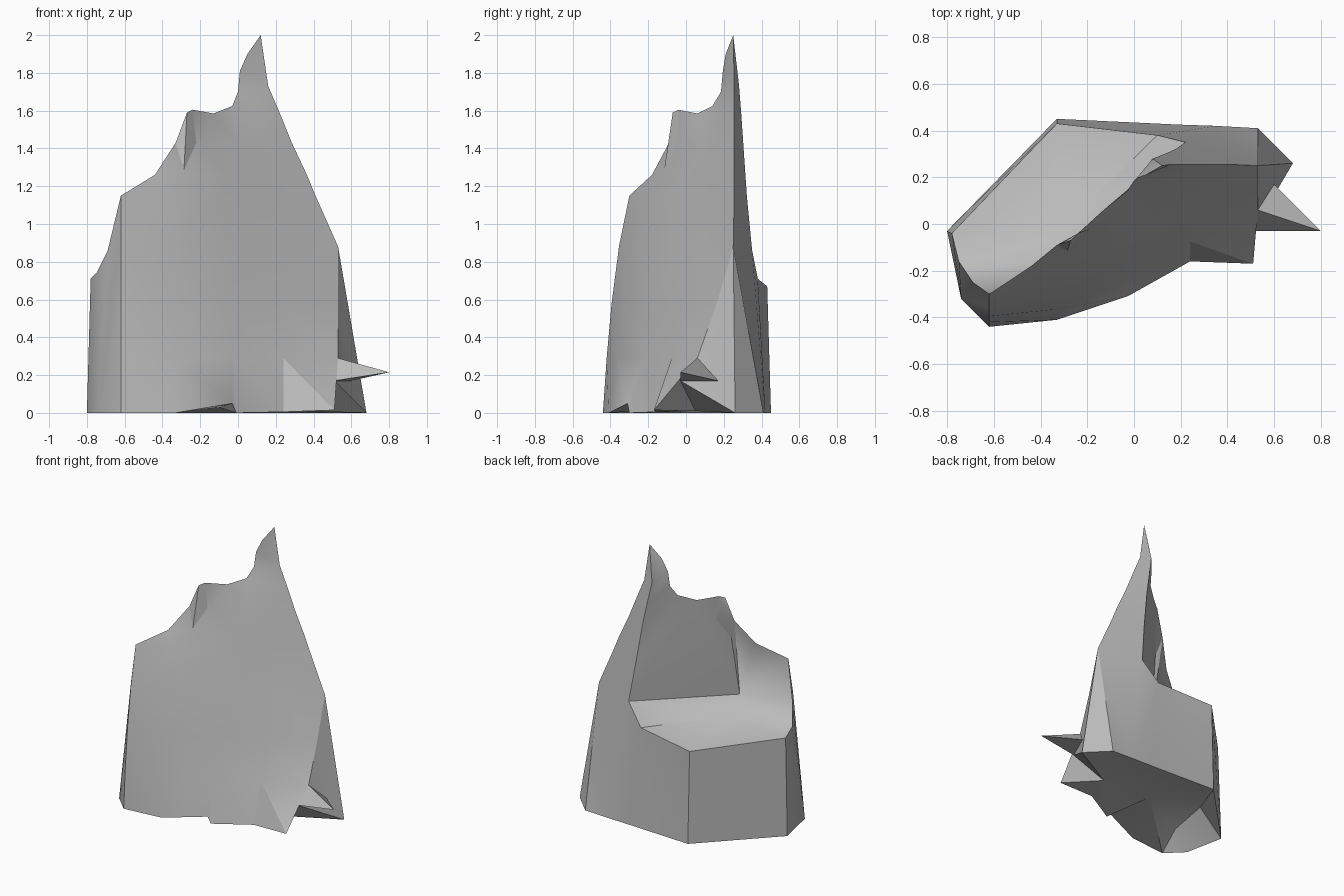
import bpy, bmesh, math

cube = bpy.data.objects.get("Cube")
if cube:
    bpy.data.objects.remove(cube, do_unlink=True)

stone = bpy.data.materials.new("stone_grey")
stone.use_nodes = True
stone.diffuse_color = (0.5, 0.5, 0.5, 1)
stone.node_tree.nodes["Principled BSDF"].inputs["Base Color"].default_value = (0.5, 0.5, 0.5, 1)

bm = bmesh.new()
known = {}


def vert(p):
    key = tuple(round(c, 4) for c in p)
    if key not in known:
        known[key] = bm.verts.new(key)
    return known[key]


def face(*points):
    vs = list(dict.fromkeys(vert(p) for p in points))
    if len(vs) > 2:
        bm.faces.new(vs)


def bridge(a, b):
    """Quads between two rows of equal length."""
    for k in range(len(a) - 1):
        face(a[k], a[k + 1], b[k + 1], b[k])


def level(z, *xy):
    return [(x, y, z) for x, y in xy]


def fan(centre, points):
    for p, q in zip(points, points[1:]):
        face(centre, p, q)


# Front of the slab: level rows from the low edge to the sloping ridge
foot = [(-.62, -.44, 0), (-.33, -.41, 0), (-.03, -.31, .05), (.24, -.16, .005)]
chip = (-.01, -.30, 0)
rows = [
    level(.29, (-.62, -.42), (-.33, -.365), (-.03, -.225), (.24, -.075), (.53, .06)),
    level(.57, (-.62, -.395), (-.33, -.315), (-.03, -.16), (.24, -.01), (.53, .16)),
    level(.88, (-.62, -.355), (-.33, -.25), (-.03, -.08), (.24, .085), (.53, .25)),
    level(1.15, (-.62, -.30), (-.38, -.20), (-.10, -.045), (.16, .115), (.41, .255)),
    level(1.26, (-.44, -.18), (-.29, -.125), (-.06, .01), (.16, .14), (.365, .255)),
    level(1.43, (-.33, -.09), (-.19, -.025), (0, .095), (.14, .175), (.285, .255)),
    [(-.24, -.04, 1.605), (-.13, .06, 1.585), (-.03, .14, 1.625),
     (.10, .20, 1.61), (.22, .255, 1.59)],
]
for a, b in zip(rows, rows[1:]):
    bridge(a, b)
bridge(foot[:3], rows[0][:3])
face(foot[2], chip, rows[0][2])
face(chip, foot[3], rows[0][3], rows[0][2])

# Ragged top edge up to the peak
crown, notch = rows[6], (-.27, -.07, 1.59)
neck = [(0, .185, 1.70), (.01, .195, 1.81), (.05, .21, 1.90)]
peak, ridge = (.12, .25, 2.00), (.16, .255, 1.73)
face(rows[5][0], notch, crown[0])
face(crown[2], neck[0], crown[3])
face(neck[0], ridge, crown[4], crown[3])
fan(ridge, [*neck, peak])
top = [row[0] for row in rows[3:6]] + [notch, *crown[:3], *neck, peak]
shoulder, root = rows[2][4], rows[0][4]

# Low side and back of the base: rim above, foot below
rim = [(-.69, -.25, .86), (-.75, -.16, .74), (-.78, -.04, .71), (-.33, .43, .67),
       (.10, .38, .71), (.22, .35, .86), shoulder]
base = [(-.74, -.32, 0), (-.74, -.32, 0), (-.80, -.03, 0), (-.33, .45, 0),
        (.20, .425, 0), (.35, .42, 0), (.53, .41, 0)]
bridge(rim, base)
corner = [foot[0]] + [row[0] for row in rows[:4]]
fan(base[0], corner)
face(base[0], corner[-1], rim[0])

# Narrow end of the slab, running down from the peak
crest = [peak, ridge, crown[4], rows[5][4], rows[3][4], shoulder]
end = [peak, (.08, .28, 1.74), (.11, .292, 1.59), (.14, .303, 1.43), (.18, .322, 1.15), rim[5]]
for k in range(5):
    extra = [rows[4][4]] if k == 3 else []
    face(crest[k], *extra, crest[k + 1], end[k + 1], end[k])

# Rear of the slab
nook, dip, mid = (-.31, -.18, .852), (-.45, -.04, .735), (-.33, -.04, .75)
fan(nook, [*top[:6], end[5]])
face(top[5], top[6], end[4], end[5])
face(top[6], top[7], end[3], end[4])
face(top[7], top[8], end[2], end[3])
face(top[8], end[1], end[2])
face(top[8], top[9], peak, end[1])

# Shelf and sloping arm
face(nook, mid, rim[4], rim[5])
face(nook, dip, mid)
fan(nook, [top[0], rim[0], rim[1], dip])
fan(dip, [rim[1], rim[2], rim[3], mid])
face(rim[3], rim[4], mid)

# Splintered lower corner with two spurs
spur, tip = (.51, -.17, .015), (.80, -.03, .215)
under, heel, toe = (.51, -.03, .17), (.60, .17, .17), (.68, .26, 0)
face(rows[0][3], foot[3], spur)
face(rows[0][3], spur, root)
face(root, spur, under)
face(root, under, tip)
face(root, tip, heel)
face(under, heel, tip)
face(under, toe, heel)
face(shoulder, base[6], toe)
fan(toe, [shoulder, rows[1][4], heel])
face(rows[1][4], root, heel)

# Underside with a chipped hollow
hollow_a, hollow_b = (-.605, -.02, .17), (-.61, -.29, .12)
middle, inner = (-.1, .05, .03), (.31, .05, .01)
face(base[2], hollow_a, hollow_b, base[0])
face(base[0], hollow_b, foot[0])
face(base[2], base[3], hollow_a)
fan(inner, [toe, under, spur, foot[3], chip])
fan(middle, [hollow_a, *base[3:], toe, inner, chip, *reversed(foot[:3]), hollow_b, hollow_a])

bmesh.ops.triangulate(bm, faces=[f for f in bm.faces if len(f.verts) > 3])
bmesh.ops.recalc_face_normals(bm, faces=bm.faces)
mesh = bpy.data.meshes.new("broken_rock")
bm.to_mesh(mesh)
bm.free()
rock = bpy.data.objects.new("broken_rock", mesh)
bpy.context.collection.objects.link(rock)
mesh.materials.append(stone)

bpy.ops.object.select_all(action="DESELECT")
rock.select_set(True)
bpy.context.view_layer.objects.active = rock
bpy.ops.object.shade_smooth_by_angle(angle=math.radians(30))
